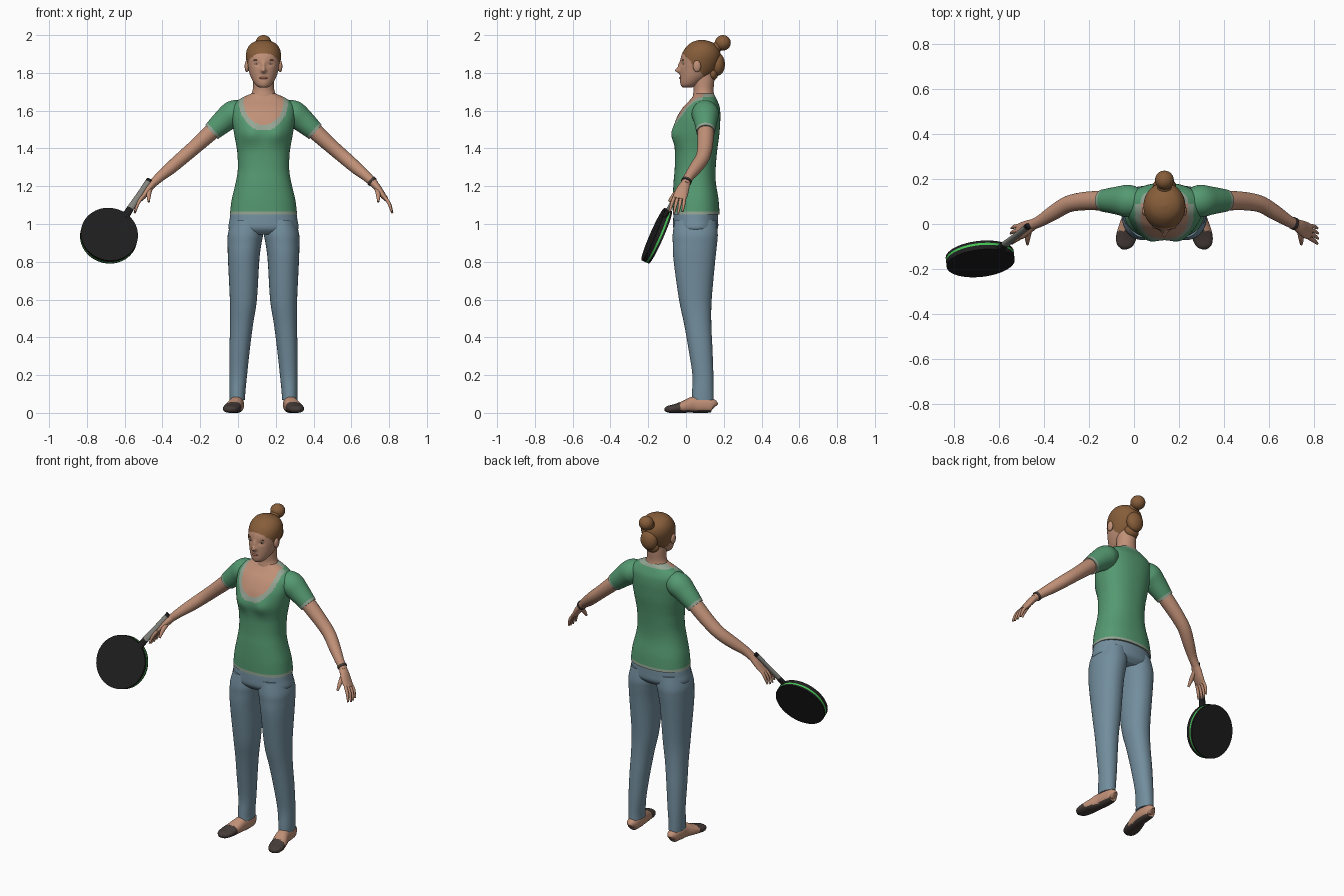
import bpy, bmesh, math
from mathutils import Vector

cube = bpy.data.objects.get("Cube")
if cube:
    bpy.data.objects.remove(cube, do_unlink=True)

CX = .135  # centre line of the body


def material(name, *rgb):
    m = bpy.data.materials.new(name)
    m.use_nodes = True
    m.diffuse_color = (*rgb, 1)
    bsdf = next(n for n in m.node_tree.nodes if n.type == 'BSDF_PRINCIPLED')
    bsdf.inputs["Base Color"].default_value = (*rgb, 1)
    bsdf.inputs["Roughness"].default_value = .8
    return m


skin = material("skin", .53, .28, .185)
green = material("shirt green", .09, .32, .165)
trim = material("grey trim", .3, .38, .3)
denim = material("denim blue", .17, .27, .34)
hair = material("brown hair", .24, .11, .042)
dark = material("dark shoe brown", .06, .045, .04)
black = material("pan black", .013, .013, .013)
lime = material("bright green", .06, .55, .09)
steel = material("handle grey", .23, .23, .21)
lip = material("lip red", .38, .14, .1)


def finish(name, bm, mats):
    bmesh.ops.recalc_face_normals(bm, faces=bm.faces)
    me = bpy.data.meshes.new(name)
    bm.to_mesh(me)
    bm.free()
    for m in mats:
        me.materials.append(m)
    me.shade_smooth()
    me.set_sharp_from_angle(angle=1)
    ob = bpy.data.objects.new(name, me)
    bpy.context.scene.collection.objects.link(ob)
    return ob


def spline(pts, k):
    """Smooth curve through rows of numbers."""
    rows = []
    last = len(pts) - 1
    for i in range(last):
        quad = zip(pts[max(i - 1, 0)], pts[i], pts[i + 1], pts[min(i + 2, last)])
        quad = list(quad)
        for j in range(k):
            t = j / k
            rows.append([b + t * ((c - a) + t * ((2*a - 5*b + 4*c - d) + t * (3*b - a - 3*c + d))) / 2
                         for a, b, c, d in quad])
    return rows + [list(pts[last])]


def sweep(name, pts, mats, rule=None, ref=(1, 0, 0), level=False, n=32, k=5, power=2):
    """Skin over ellipses (x, y, z, radius along ref, other radius)."""
    rows = spline(pts, k)
    ref = Vector(ref)
    bm = bmesh.new()
    rings = []
    for i, r in enumerate(rows):
        t = Vector((0, 0, 1))
        if not level:
            t = (Vector(rows[min(i + 1, len(rows) - 1)][:3]) - Vector(rows[max(i - 1, 0)][:3])).normalized()
        u = (ref - t * ref.dot(t)).normalized()
        v = t.cross(u)
        ring = []
        for j in range(n):
            a = 2 * math.pi * j / n
            p, q = (math.copysign(abs(w) ** (2 / power), w) for w in (math.cos(a), math.sin(a)))
            ring.append(bm.verts.new(Vector(r[:3]) + u * p * max(r[3], .002) + v * q * max(r[4], .002)))
        rings.append(ring)
    for i, (lo, hi) in enumerate(zip(rings, rings[1:])):
        for j in range(n):
            f = bm.faces.new((lo[j], lo[j - 1], hi[j - 1], hi[j]))
            if rule:
                f.material_index = rule(f.calc_center_median(), (i + .5) / (len(rows) - 1))
    for ring, t in ((rings[0], 0), (rings[-1], 1)):
        f = bm.faces.new(ring)
        if rule:
            f.material_index = rule(f.calc_center_median(), t)
    return finish(name, bm, mats)


def blob(name, loc, size, mat):
    bm = bmesh.new()
    bmesh.ops.create_uvsphere(bm, u_segments=24, v_segments=14, radius=1)
    for v in bm.verts:
        v.co = Vector(loc) + Vector(a * b for a, b in zip(v.co, size))
    return finish(name, bm, [mat])


def bump(ob, loc, size, push):
    """Push the surface out softly around a point."""
    for v in ob.data.vertices:
        d = sum(((a - b) / s) ** 2 for a, b, s in zip(v.co, loc, size))
        v.co.y += push * math.exp(-d)


def levels(rows):
    """(z, half width, front y, back y) to ellipses on the centre line."""
    return [(CX, (f + b) / 2, z, w, (b - f) / 2) for z, w, f, b in rows]


def side(pts, s):
    return [(CX + s * p[0], *p[1:]) for p in pts]


# Shirt body with neckline, collar and hem
def shirt_rule(c, t):
    if c.z < 1.062:
        return 1
    if c.y < .09:
        q = math.hypot((c.x - CX) / .105, (c.z - 1.65) / .125)
        return 2 if q < 1 else 1 if q < 1.24 else 0
    return 1 if c.z > 1.672 else 0


shirt = sweep("shirt", levels([
    (1.05, .178, -.07, .178), (1.13, .168, -.07, .172), (1.22, .147, -.066, .158),
    (1.29, .136, -.06, .157), (1.37, .138, -.058, .163), (1.42, .145, -.06, .169),
    (1.48, .156, -.064, .177), (1.54, .165, -.056, .181), (1.58, .168, -.04, .182),
    (1.62, .165, -.014, .178), (1.65, .143, .015, .167), (1.675, .1, .036, .155),
    (1.692, .06, .045, .146)]), [green, trim, skin], shirt_rule, level=True, n=112, k=7, power=2.3)
for s in (-1, 1):
    bump(shirt, (CX + s * .07, -.06, 1.475), (.055, .08, .055), -.02)

# Neck and head
sweep("neck", levels([(1.6, .075, .03, .15), (1.67, .07, .035, .15), (1.71, .057, .04, .146),
                      (1.76, .055, .035, .15), (1.8, .055, .03, .15)]), [skin], level=True)
head = sweep("head", levels([
    (1.722, .02, -.016, .03), (1.732, .037, -.026, .055), (1.75, .052, -.031, .085),
    (1.78, .068, -.032, .125), (1.81, .078, -.032, .153), (1.85, .088, -.03, .174),
    (1.89, .093, -.025, .183), (1.925, .087, -.008, .175), (1.953, .068, .018, .152),
    (1.968, .04, .045, .122), (1.975, .01, .075, .09)]), [skin, hair],
    lambda c, t: int(c.z > 1.905 - 1.05 * (c.y + .02)), level=True, n=96, k=8)
bump(head, (CX, -.032, 1.813), (.013, .05, .013), -.025)
bump(head, (CX, -.032, 1.84), (.01, .05, .02), -.011)
for s in (-1, 1):
    x = CX + s * .036
    bump(head, (x, -.02, 1.847), (.016, .03, .011), .006)
    blob("eye", (x, -.007, 1.847), (.013, .009, .006), trim)
    blob("iris", (x, -.013, 1.847), (.005, .005, .005), dark)
    blob("eyebrow", (x, -.016, 1.868), (.017, .005, .003), hair)
    blob("ear", (CX + s * .088, .058, 1.835), (.012, .021, .031), skin)
blob("lips", (CX, -.029, 1.773), (.021, .008, .007), lip)
blob("hair_knot", (CX, .168, 1.845), (.052, .038, .06), hair)
blob("nape_hair", (CX, .14, 1.795), (.045, .03, .035), hair)
blob("bun", (CX, .195, 1.959), (.042, .042, .041), hair)
sweep("bun_base", [(CX, .14, 1.92, .035, .03), (CX, .175, 1.945, .03, .028)], [hair])

# Hips and seat of the trousers
hips = sweep("trouser_hips", levels([
    (1.075, .172, -.064, .168), (1.02, .18, -.068, .17), (.975, .185, -.066, .168),
    (.945, .15, -.04, .14)]), [denim], level=True, n=64, power=2.2)

for s in (-1, 1):
    which = "left" if s > 0 else "right"

    # Trouser leg: z, inner offset, outer offset, front y, back y
    leg = [(1.02, .01, .168, -.06, .16), (.95, .002, .188, -.07, .168), (.9, .01, .19, -.07, .165),
           (.81, .022, .188, -.066, .155), (.6, .035, .178, -.037, .136), (.47, .055, .177, -.01, .134),
           (.34, .072, .18, .013, .14), (.2, .087, .18, .034, .145), (.11, .096, .18, .032, .146),
           (.068, .097, .179, .03, .147)]
    sweep(which + "_trouser_leg", side([((i + o) / 2, (f + b) / 2, z, (o - i) / 2, (b - f) / 2)
                                        for z, i, o, f, b in leg], s), [denim], level=True, n=48, power=2.15)

    # Ankle and foot in a flat slipper
    sweep(which + "_ankle", side([(.138, .09, .13, .033, .04), (.139, .088, .07, .032, .042),
                                  (.14, .085, .03, .035, .05)], s), [skin], level=True)
    foot = sweep(which + "_foot", side([
        (.138, .152, .03, .012, .018), (.138, .14, .038, .03, .036), (.14, .09, .043, .037, .043),
        (.145, .04, .043, .038, .043), (.158, -.01, .032, .043, .032), (.17, -.06, .023, .045, .023),
        (.178, -.095, .019, .034, .018), (.181, -.112, .016, .01, .008)], s), [skin, dark],
        lambda c, t: int(c.z < .014 or c.y < -.03), n=40, k=7, power=2.3)
    for v in foot.data.vertices:
        v.co.z = max(v.co.z, 0)

    # Sleeve with grey cuff, then the bare arm
    sweep(which + "_sleeve", side([
        (.115, .1, 1.598, .06, .06), (.16, .102, 1.583, .07, .072), (.21, .104, 1.545, .062, .062),
        (.275, .104, 1.487, .05, .049)], s), [green, trim], lambda c, t: int(t > .93), n=40, k=8)
    sweep(which + "_arm", side([
        (.24, .104, 1.52, .044, .044), (.3, .104, 1.465, .042, .043), (.37, .1, 1.402, .038, .04),
        (.43, .087, 1.35, .036, .037), (.49, .052, 1.298, .033, .034), (.55, .014, 1.248, .026, .026),
        (.59, -.004, 1.21, .021, .024)], s), [skin])

    # Hand, fingers and thumb
    sweep(which + "_palm", side([
        (.58, 0, 1.22, .023, .02), (.605, -.014, 1.19, .032, .019), (.63, -.028, 1.155, .037, .016),
        (.65, -.035, 1.13, .034, .012)], s), [skin], ref=(0, 1, 0), n=24)
    for j in range(4):
        spread = j - 1.5
        y = -.035 - spread * .018
        reach = 1 - .08 * abs(spread)
        sweep(which + "_finger", side([
            (.642, y, 1.142, .009, .009), (.642 + .026 * reach, y - .008 - spread * .003, 1.142 - .038 * reach, .009, .009),
            (.642 + .042 * reach, y - .018 - spread * .005, 1.142 - .088 * reach, .005, .005)], s), [skin], n=12)
    sweep(which + "_thumb", side([
        (.6, -.02, 1.19, .014, .014), (.607, -.062, 1.155, .012, .012),
        (.608, -.09, 1.118, .006, .006)], s), [skin], n=12)

# Bracelet on the left wrist
sweep("bracelet", side([(.57, .004, 1.23, .027, .028), (.58, 0, 1.221, .027, .028)], 1), [dark], n=24)

# Frying pan with a green stripe round the rim
normal = Vector((.1, -.91, .4)).normalized()
middle = Vector((-.683, -.155, .938))
sweep("pan", [(*(middle + normal * d), .152, .152) for d in (.021, -.021)], [black, lime],
      lambda c, t: int(.5 < t < .72), n=64, k=10)
sweep("pan_handle", [(-.6, -.115, 1.035, .022, .013), (-.565, -.085, 1.09, .019, .012),
                     (-.515, -.046, 1.165, .016, .011), (-.468, -.008, 1.235, .017, .012)],
      [steel, black], lambda c, t: int(t < .3 or t > .9), n=20, k=8)
